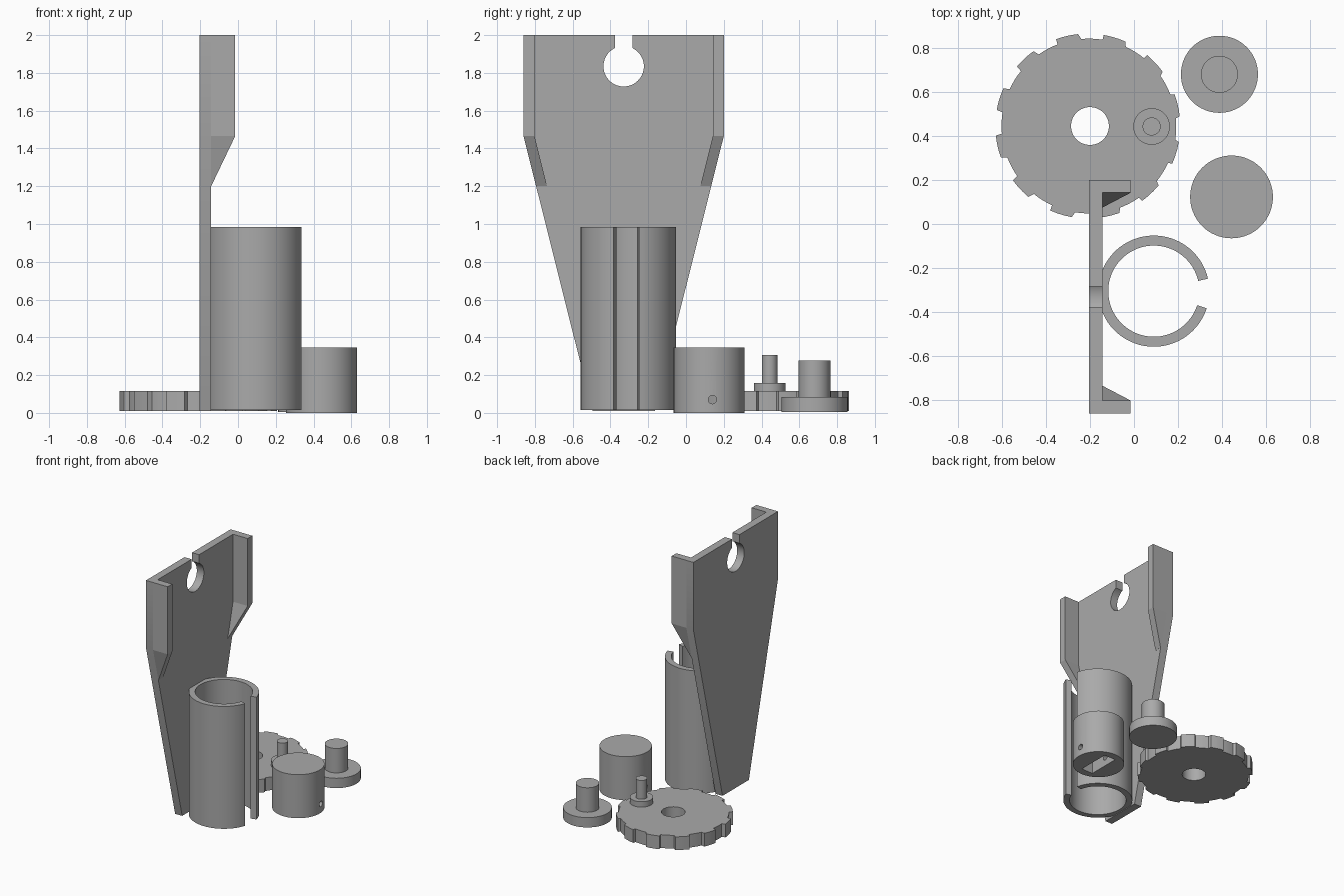
import bpy, bmesh, math
from mathutils import Vector

cube = bpy.data.objects.get("Cube")
if cube:
    bpy.data.objects.remove(cube, do_unlink=True)

grey = bpy.data.materials.new("plain grey")
grey.use_nodes = True
COLOUR = (0.4, 0.4, 0.4, 1)
grey.diffuse_color = COLOUR
grey.node_tree.nodes["Principled BSDF"].inputs["Base Color"].default_value = COLOUR


def finish(name, bm, smooth=True):
    bmesh.ops.recalc_face_normals(bm, faces=bm.faces)
    mesh = bpy.data.meshes.new(name)
    bm.to_mesh(mesh)
    bm.free()
    mesh.materials.append(grey)
    ob = bpy.data.objects.new(name, mesh)
    bpy.context.collection.objects.link(ob)
    if smooth:
        shade(ob)
    return ob


def activate(ob):
    bpy.ops.object.select_all(action='DESELECT')
    ob.select_set(True)
    bpy.context.view_layer.objects.active = ob


def shade(ob):
    activate(ob)
    bpy.ops.object.shade_smooth_by_angle(angle=math.radians(20))


def prism(name, points, offset, smooth=True):
    """Extrude a flat outline by an offset vector."""
    bm = bmesh.new()
    face = bm.faces.new([bm.verts.new(p) for p in points])
    new = bmesh.ops.extrude_face_region(bm, geom=[face], use_keep_orig=True)
    bmesh.ops.translate(bm, vec=offset,
                        verts=[g for g in new["geom"] if isinstance(g, bmesh.types.BMVert)])
    return finish(name, bm, smooth)


def arc(cx, cy, r, start, end, n):
    angles = [math.radians(start + (end - start) * i / n) for i in range(n + 1)]
    return [(cx + r * math.cos(a), cy + r * math.sin(a)) for a in angles]


def lathe(name, x, y, profile, n=64):
    """Spin (radius, height) pairs around a vertical axis."""
    bm = bmesh.new()
    verts = [bm.verts.new((x + r, y, z)) for r, z in profile]
    edges = [bm.edges.new(pair) for pair in zip(verts, verts[1:])]
    bmesh.ops.spin(bm, geom=verts + edges, cent=(x, y, 0), axis=(0, 0, 1),
                   angle=math.tau, steps=n, use_merge=True)
    bmesh.ops.remove_doubles(bm, verts=bm.verts, dist=1e-5)
    return finish(name, bm)


def cut(ob, cutter):
    mod = ob.modifiers.new("cut", 'BOOLEAN')
    mod.operation = 'DIFFERENCE'
    mod.solver = 'EXACT'
    mod.object = cutter
    activate(ob)
    bpy.ops.object.modifier_move_to_index(modifier=mod.name, index=0)
    bpy.ops.object.modifier_apply(modifier=mod.name)
    bpy.data.objects.remove(cutter, do_unlink=True)


# Back plate: tapered outline with a keyhole open at the top
MID, BACK, INNER, LIP = -0.33, -0.205, -0.143, -0.015
half = math.degrees(math.asin(0.047 / 0.107))
keyhole = arc(MID, 1.835, 0.107, 90 - half, -270 + half, 48)
outline = [(MID - 0.165, 0.01), (MID + 0.165, 0.01), (MID + 0.53, 1.465), (MID + 0.53, 2),
           (MID + 0.047, 2)] + keyhole + [(MID - 0.047, 2), (MID - 0.53, 2), (MID - 0.53, 1.465)]
prism("back_plate", [(BACK, y, z) for y, z in outline], Vector((INNER - BACK, 0, 0)))

# Side flanges following the taper, fading into the plate at the bottom
for side, name in ((-1, "front_flange"), (1, "rear_flange")):
    bm = bmesh.new()
    rings = []
    for z, out, lip in ((2, 0.53, LIP), (1.465, 0.53, LIP), (1.2, 0.4635, INNER + 0.001)):
        ys = [MID + side * out, MID + side * (out - 0.058)]
        rings.append([bm.verts.new(p) for p in (
            (INNER, ys[0], z), (lip, ys[0], z), (lip, ys[1], z), (INNER, ys[1], z))])
    for a, b in zip(rings, rings[1:]):
        for i in range(4):
            j = (i + 1) % 4
            bm.faces.new((a[i], a[j], b[j], b[i]))
    bm.faces.new(rings[0])
    bm.faces.new(rings[-1])
    finish(name, bm, False)

# Split tube with a slot facing right of the plate
tube = arc(0.09, -0.305, 0.2525, 13, 342, 72) + arc(0.09, -0.305, 0.207, 342, 13, 72)
prism("split_tube", [(x, y, 0.015) for x, y in tube], Vector((0, 0, 0.97)))

# Ratchet wheel: twelve raised teeth and a centre bore
wheel = []
for i in range(12):
    mid = 103 + 30 * i
    wheel += arc(-0.21, 0.445, 0.42, mid - 7, mid + 7, 3)
    wheel += arc(-0.205, 0.445, 0.397, mid + 8, mid + 22, 4)
wheel_ob = prism("ratchet_wheel", [(x, y, 0.01) for x, y in wheel], Vector((0, 0, 0.105)))
cut(wheel_ob, lathe("bore_cutter", -0.2, 0.445,
                    [(0, -0.1), (0.086, -0.1), (0.086, 0.3), (0, 0.3)]))
shade(wheel_ob)

# Crank pin on the wheel
lathe("crank_pin", 0.08, 0.443, [(0, 0.11), (0.083, 0.11), (0.083, 0.158), (0.041, 0.158),
                                 (0.041, 0.307), (0, 0.307)])

# Loose flanged peg
lathe("flanged_peg", 0.388, 0.68, [(0, 0.005), (0.175, 0.005), (0.175, 0.083), (0.084, 0.083),
                                   (0.084, 0.277), (0, 0.277)])

# Shaft cap with a flat-sided socket below and a cross hole for a set screw
cap = lathe("shaft_cap", 0.443, 0.123, [(0, 0), (0.188, 0), (0.188, 0.345), (0, 0.345)])
socket = [(0.393, -0.007), (0.493, -0.007), (0.493, 0.253), (0.393, 0.253)]
cut(cap, prism("socket_cutter", [(x, y, -0.1) for x, y in socket], Vector((0, 0, 0.32)), False))
hole = arc(0.14, 0.07, 0.022, 0, 345, 23)
cut(cap, prism("screw_cutter", [(0.1, y, z) for y, z in hole], Vector((0.7, 0, 0))))
shade(cap)
